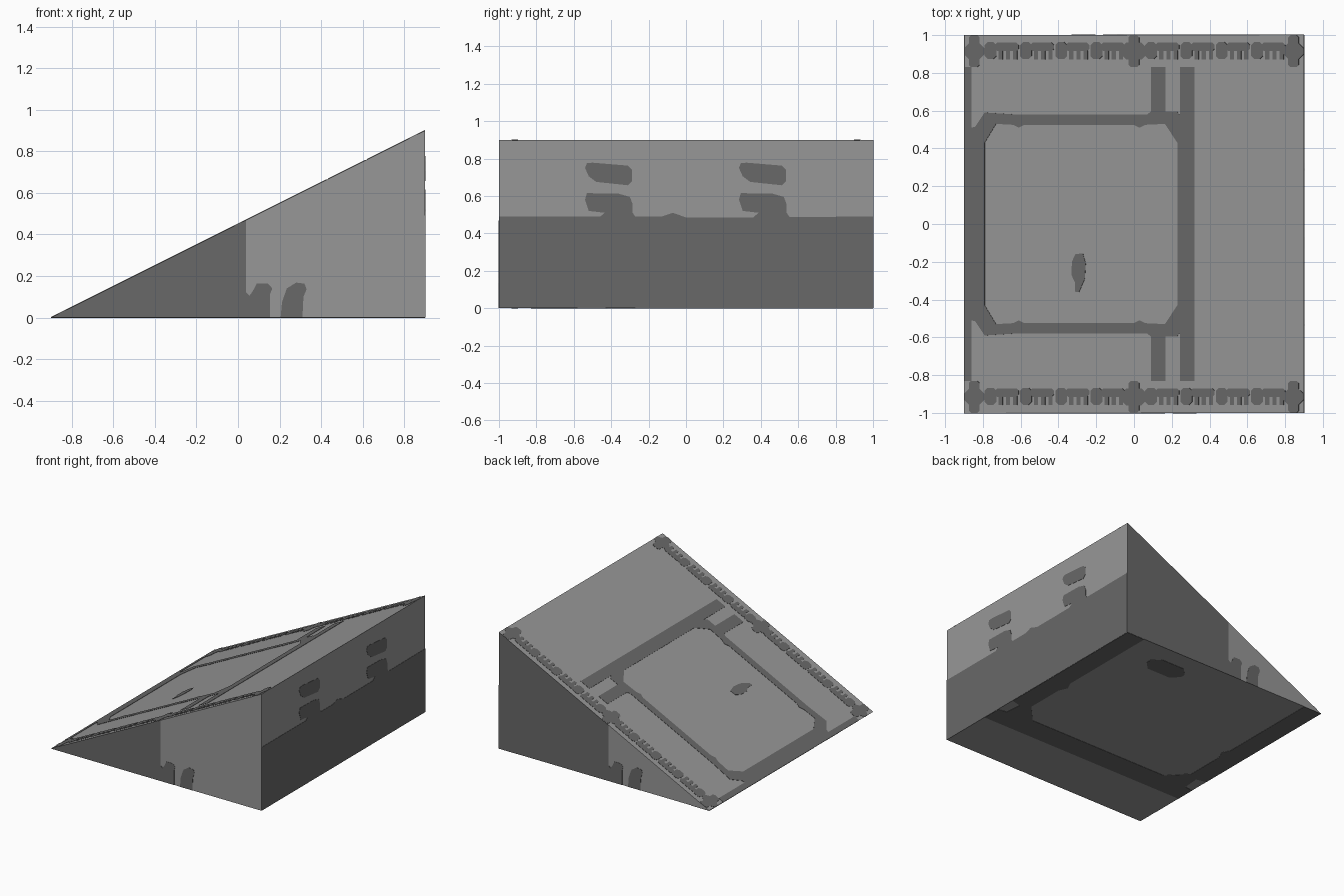
import bpy, bmesh
from mathutils import Vector

if "Cube" in bpy.data.objects:
    bpy.data.objects.remove(bpy.data.objects["Cube"])


def material(name, value):
    m = bpy.data.materials.new(name)
    m.diffuse_color = (value, value, value, 1)
    m.use_nodes = True
    m.node_tree.nodes["Principled BSDF"].inputs["Base Color"].default_value = m.diffuse_color
    return m


LIGHT = material("light grey", 0.31)
DARK = material("dark grey", 0.14)
EPS = 0.002


def add_object(name, bm, mat):
    bmesh.ops.recalc_face_normals(bm, faces=bm.faces[:])
    me = bpy.data.meshes.new(name)
    bm.to_mesh(me)
    bm.free()
    me.materials.append(mat)
    ob = bpy.data.objects.new(name, me)
    bpy.context.collection.objects.link(ob)
    return ob


def prism(bm, low, high):
    a = [bm.verts.new(p) for p in low]
    b = [bm.verts.new(p) for p in high]
    n = len(a)
    bm.faces.new(a)
    bm.faces.new(b[::-1])
    for i in range(n):
        j = (i + 1) % n
        bm.faces.new((a[i], b[i], b[j], a[j]))


def plates(name, polys, place, normal):
    """Thin painted plates: 2D outlines placed on one side of the wedge."""
    bm = bmesh.new()
    n = Vector(normal).normalized() * EPS
    for poly in polys:
        pts = [Vector(place(u, v)) for u, v in poly]
        prism(bm, [p - n for p in pts], [p + n for p in pts])
    return add_object(name, bm, DARK)


def rect(x0, y0, x1, y1):
    return [(x0, y0), (x1, y0), (x1, y1), (x0, y1)]


def blob(x0, y0, x1, y1, c):
    return [(x0 + c, y0), (x1 - c, y0), (x1, y0 + c), (x1, y1 - c),
            (x1 - c, y1), (x0 + c, y1), (x0, y1 - c), (x0, y0 + c)]


def flip(poly):
    return [(u, -v) for u, v in poly]


# wedge body
bm = bmesh.new()
profile = [(-0.9, 0), (0.9, 0), (0.9, 0.9)]
prism(bm, [(x, -1, z) for x, z in profile], [(x, 1, z) for x, z in profile])
add_object("wedge_body", bm, LIGHT)


def slope(x, y):
    return (x, y, (x + 0.9) / 2)


SLOPE_N = (-0.5, 0, 1)

# panel frame on the slope
half = [
    [(-0.9, 0), (-0.9, 0.83), (-0.86, 0.83), (-0.86, 0.51), (-0.84, 0.515),
     (-0.79, 0.59), (-0.63, 0.58), (0.07, 0.58), (0.09, 0.595), (0.23, 0.595),
     (0.245, 0.57), (0.245, 0.5), (0.23, 0.43), (0.165, 0.53), (0.06, 0.525),
     (0.03, 0.51), (0.0, 0.525), (-0.58, 0.525), (-0.61, 0.51), (-0.64, 0.525),
     (-0.73, 0.53), (-0.79, 0.43), (-0.79, 0)],
    rect(0.09, 0.58, 0.168, 0.83),
    rect(0.245, 0, 0.32, 0.83),
    rect(0.23, 0, 0.25, 0.56),
]
spot = [(-0.31, -0.16), (-0.27, -0.155), (-0.255, -0.21), (-0.26, -0.29),
        (-0.29, -0.36), (-0.31, -0.36), (-0.312, -0.31), (-0.33, -0.27), (-0.328, -0.2)]
plates("slope_panel_frame", half + [flip(p) for p in half] + [spot], slope, SLOPE_N)

# worn trim along both slope edges: bars with legs, blobs and crosses
trim = []
for yc in (0.915, -0.915):
    for start in (-0.79, 0.06):
        for i in range(4):
            x = start + i * 0.187
            trim.append(blob(x, yc - 0.042, x + 0.062, yc + 0.048, 0.016))
            trim.append(blob(x + 0.055, yc + 0.0, x + 0.18, yc + 0.045, 0.012))
            for k in (0.074, 0.112, 0.15):
                trim.append(rect(x + k, yc - 0.043, x + k + 0.022, yc + 0.02))
    edge = 1 if yc > 0 else -1
    for xc in (-0.845, 0, 0.845):
        w = 0.055 if xc else 0.07
        trim.append(blob(xc - w, yc - 0.045, xc + w, yc + 0.045, 0.03))
        trim.append(blob(xc - 0.028, min(edge, edge * 0.83), xc + 0.028,
                         max(edge, edge * 0.83), 0.012))
plates("slope_edge_trim", trim, slope, SLOPE_N)

# dark zones on the two triangular sides; the back repeats the front turned round
bumps = [
    [(0.03, 0), (0.155, 0), (0.155, 0.115), (0.165, 0.14), (0.145, 0.163),
     (0.09, 0.163), (0.07, 0.125), (0.055, 0.105), (0.04, 0.12), (0.03, 0.12)],
    [(0.205, 0), (0.212, 0.075), (0.235, 0.14), (0.28, 0.168), (0.32, 0.163),
     (0.33, 0.135), (0.315, 0.1), (0.31, 0)],
]
front = [[(-0.9, 0), (0.038, 0), (0.038, 0.469)]] + bumps
back = [[(-0.038, 0), (0.9, 0), (0.9, 0.9), (-0.038, 0.431)]]
back += [[(-x, z) for x, z in p] for p in bumps]
plates("front_side_paint", front, lambda x, z: (x, -1, z), (0, -1, 0))
plates("back_side_paint", back, lambda x, z: (x, 1, z), (0, 1, 0))

# tall end: dark lower half, two pairs of slots
end = [[(-1, 0), (1, 0), (1, 0.49), (0.2, 0.485), (0.0, 0.485), (-0.07, 0.51),
        (-0.13, 0.49), (-1, 0.49)]]
for s in (0, 0.823):
    upper = [(-0.53, 0.775), (-0.5, 0.778), (-0.31, 0.762), (-0.288, 0.74), (-0.288, 0.68),
             (-0.31, 0.657), (-0.48, 0.675), (-0.52, 0.705), (-0.54, 0.75)]
    lower = [(-0.53, 0.615), (-0.36, 0.612), (-0.3, 0.595), (-0.285, 0.555), (-0.285, 0.51),
             (-0.265, 0.48), (-0.47, 0.48), (-0.435, 0.51), (-0.52, 0.52), (-0.54, 0.58)]
    end += [[(y + s, z) for y, z in p] for p in (upper, lower)]
plates("tall_end_paint", end, lambda y, z: (0.9, y, z), (1, 0, 0))

# underside: larger panel frame turned a quarter, running off the +y edge
under_half = [
    [(0, -0.58), (0.9, -0.58), (0.9, -0.43), (0.83, -0.42), (0.82, -0.29), (0.9, -0.27),
     (0.9, 1), (0.745, 1), (0.745, 0.18), (0.715, 0.12), (0.745, 0.05),
     (0.745, -0.25), (0.61, -0.395), (0, -0.395)],
]
under = under_half + [[(-x, y) for x, y in p] for p in under_half]
under.append(blob(0.2, 0.7, 0.52, 0.86, 0.06))
plates("underside_panel_frame", under, lambda x, y: (x, y, 0), (0, 0, -1))
